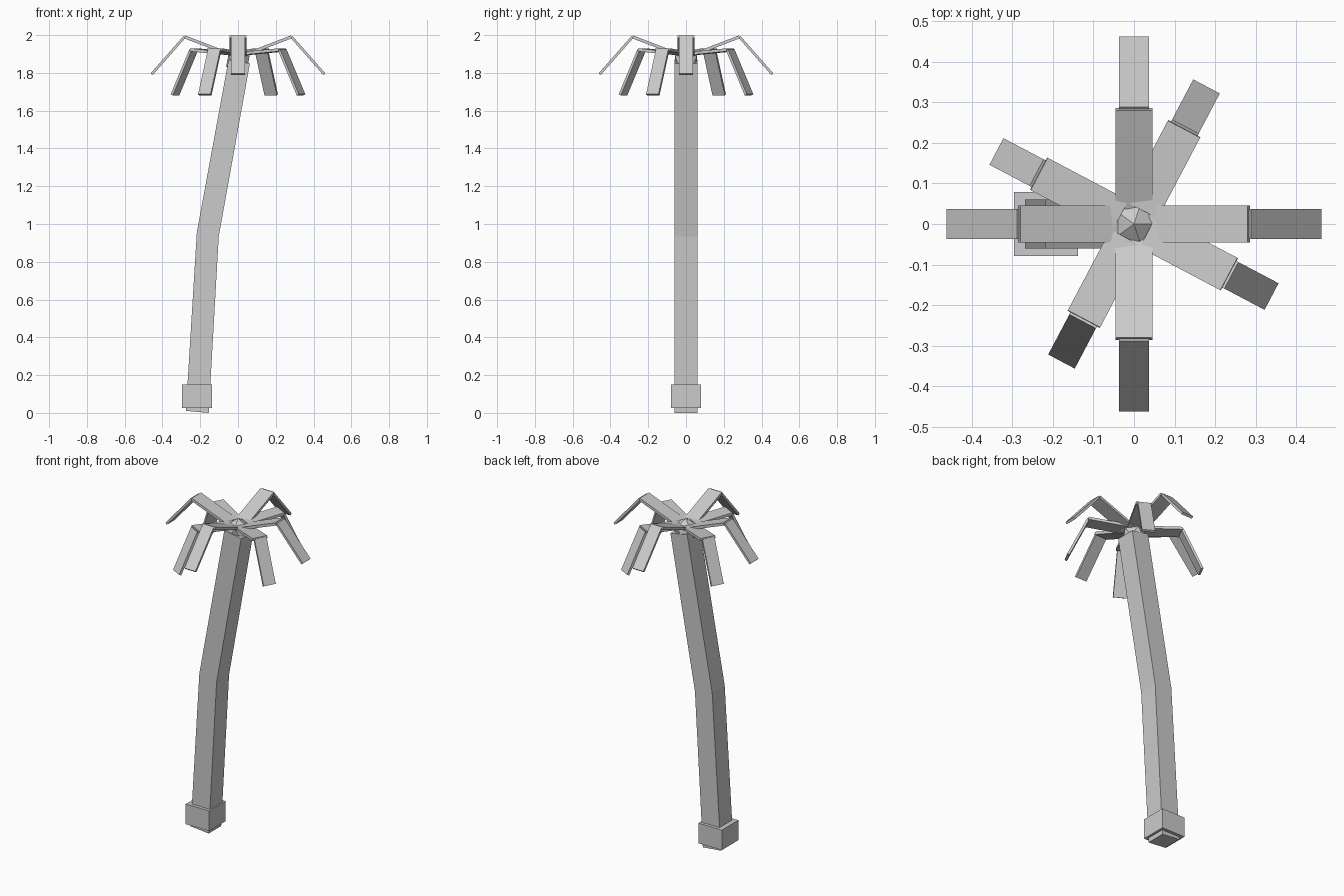
import bpy, bmesh, math
from mathutils import Matrix, Vector

if "Cube" in bpy.data.objects:
    bpy.data.objects.remove(bpy.data.objects["Cube"])

grey = bpy.data.materials.new("light_grey")
grey.diffuse_color = (0.6, 0.6, 0.6, 1)
grey.use_nodes = True
grey.node_tree.nodes["Principled BSDF"].inputs["Base Color"].default_value = grey.diffuse_color


def finish(name, bm):
    bmesh.ops.recalc_face_normals(bm, faces=bm.faces)
    mesh = bpy.data.meshes.new(name)
    bm.to_mesh(mesh)
    bm.free()
    mesh.materials.append(grey)
    obj = bpy.data.objects.new(name, mesh)
    bpy.context.collection.objects.link(obj)
    return obj


def plank(bm, a, b, width, thick):
    """Flat box running from a to b, both (radius, z) in the XZ plane."""
    a, b = Vector((a[0], 0, a[1])), Vector((b[0], 0, b[1]))
    d = b - a
    m = (Matrix.Translation((a + b) / 2)
         @ Matrix.Rotation(-math.atan2(d.z, d.x), 4, 'Y')
         @ Matrix.Diagonal((d.length, width, thick, 1)))
    bmesh.ops.create_cube(bm, size=1, matrix=m)


# Bent square trunk: left/right edge points (x, z) at base, bend and top
bm = bmesh.new()
rings = []
for xl, zl, xr, zr in [(-0.276, 0.011, -0.155, 0.0),
                       (-0.218, 0.955, -0.102, 0.934),
                       (-0.05, 1.87, 0.063, 1.85)]:
    rings.append([bm.verts.new(p) for p in
                  [(xl, -0.06, zl), (xr, -0.06, zr), (xr, 0.06, zr), (xl, 0.06, zl)]])
for lo, hi in zip(rings, rings[1:]):
    for i in range(4):
        j = (i + 1) % 4
        bm.faces.new((lo[i], lo[j], hi[j], hi[i]))
bm.faces.new(rings[0])
bm.faces.new(rings[-1])
finish("trunk", bm)

# Block around the foot of the trunk
bm = bmesh.new()
bmesh.ops.create_cube(bm, size=1, matrix=Matrix.Translation((-0.217, 0, 0.088))
                      @ Matrix.Diagonal((0.158, 0.158, 0.122, 1)))
finish("trunk_base", bm)

# Low-poly crown ball
bm = bmesh.new()
bmesh.ops.create_icosphere(bm, subdivisions=1, radius=0.07,
                           matrix=Matrix.Translation((0, 0, 1.865)))
finish("crown", bm)

# Two sets of four bent fronds: upper ones and drooping ones
sets = {"upper_frond": (0, (0.04, 1.897), (0.283, 1.991), (0.457, 1.793)),
        "lower_frond": (-27.8, (0.04, 1.902), (0.265, 1.922), (0.377, 1.684))}
for name, (start, root, bend, tip) in sets.items():
    for k in range(4):
        bm = bmesh.new()
        plank(bm, root, bend, 0.09, 0.016)
        plank(bm, bend, tip, 0.074, 0.014)
        bm.transform(Matrix.Rotation(math.radians(start + 90 * k), 4, 'Z'))
        finish(f"{name}_{k + 1}", bm)
